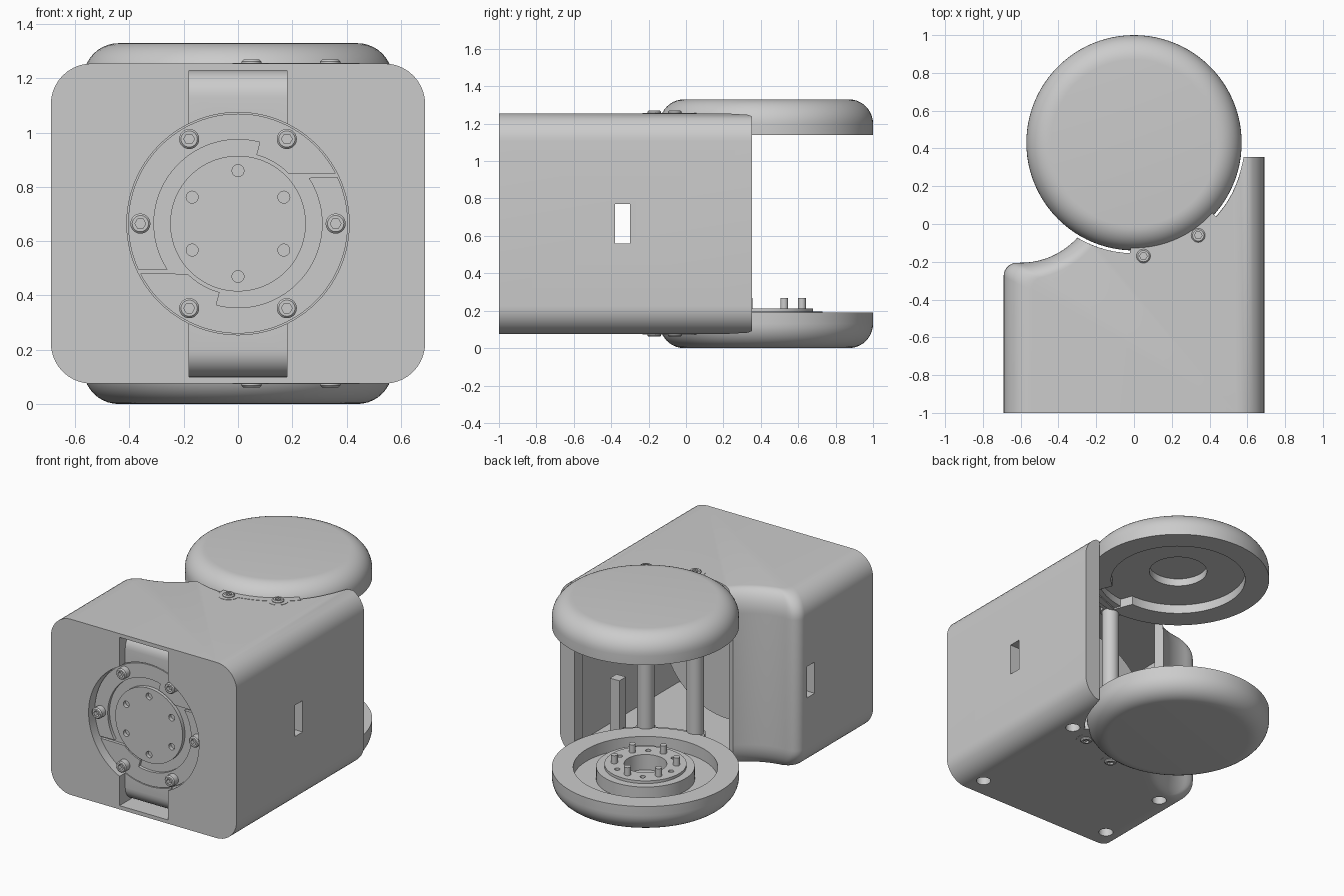
import bpy, bmesh
from math import sin, cos, pi, radians, atan2, asin, acos
from mathutils import Vector, Matrix
from mathutils.geometry import intersect_sphere_sphere_2d

if "Cube" in bpy.data.objects:
    bpy.data.objects.remove(bpy.data.objects["Cube"])

grey = bpy.data.materials.new("light_grey")
grey.use_nodes = True
colour = (0.6, 0.6, 0.6, 1)
grey.diffuse_color = colour
grey.node_tree.nodes["Principled BSDF"].inputs["Base Color"].default_value = colour
parts = []


def add(name, mesh, keep=True):
    ob = bpy.data.objects.new(name, mesh)
    bpy.context.collection.objects.link(ob)
    if keep:
        parts.append(ob)
    else:
        ob.hide_render = True
    return ob


def loft(name, rings, keep=True):
    """Skin a stack of equal rings and cap both ends."""
    bm = bmesh.new()
    loops = [[bm.verts.new(p) for p in ring] for ring in rings]
    n = len(loops[0])
    for a, b in zip(loops, loops[1:]):
        for i in range(n):
            j = (i + 1) % n
            bm.faces.new((a[i], a[j], b[j], b[i]))
    bm.faces.new(loops[0])
    bm.faces.new(loops[-1])
    bmesh.ops.recalc_face_normals(bm, faces=bm.faces)
    mesh = bpy.data.meshes.new(name)
    bm.to_mesh(mesh)
    bm.free()
    mesh.materials.append(grey)
    return add(name, mesh, keep)


def prism(name, pts, axis, lo, hi, keep=True):
    """Extrude a 2D outline along an axis."""
    place = {"x": lambda u, v, w: (w, u, v), "y": lambda u, v, w: (u, w, v),
             "z": lambda u, v, w: (u, v, w)}[axis]
    return loft(name, [[place(u, v, w) for u, v in pts] for w in (lo, hi)], keep)


def arc(cx, cy, r, a0, a1, n=16):
    return [(cx + r * cos(a0 + (a1 - a0) * i / n), cy + r * sin(a0 + (a1 - a0) * i / n))
            for i in range(n + 1)]


def circle(cx, cy, r, n=32):
    return arc(cx, cy, r, 0, 2 * pi, n)[:-1]


def rect(u0, v0, u1, v1):
    return [(u0, v0), (u1, v0), (u1, v1), (u0, v1)]


def lathe(name, profile, cx, cy, n=96):
    return loft(name, [[(x, y, z) for x, y in circle(cx, cy, r, n)] for r, z in profile])


def cut(ob, *cutters):
    for c in cutters:
        mod = ob.modifiers.new("cut", "BOOLEAN")
        mod.operation, mod.solver, mod.object = "DIFFERENCE", "EXACT", c
    deps = bpy.context.evaluated_depsgraph_get()
    mesh = bpy.data.meshes.new_from_object(ob.evaluated_get(deps))
    ob.modifiers.clear()
    ob.data = mesh
    for c in cutters:
        bpy.data.objects.remove(c)


BOTTOM, TOP, MID = 0.075, 1.255, 0.665
HUB = (0, 0.43)
BAY = 0.585


# Housing: plan outline, drawn in towards the rounded upper and lower edges
def outline(d):
    r = 0.405 + 0.6 * d
    hit = min(intersect_sphere_sphere_2d((-0.6, 0.2), r, HUB, BAY), key=lambda p: p[1])
    hub0 = 2 * pi - acos(min(0.58, 0.68 - d) / BAY)
    hub1 = atan2(hit[1] - HUB[1], hit[0]) % (2 * pi)
    dip0 = atan2(hit[1] - 0.2, hit[0] + 0.6) % (2 * pi)
    dip1 = 1.5 * pi + asin(max(0, d - 0.02) / r)
    corner_y = 0.2 + r * sin(dip1) - 0.07
    return ([(-0.69 + d, -1), (0.69 - d, -1), (0.69 - d, HUB[1] + BAY * sin(hub0))]
            + arc(*HUB, BAY, hub0, hub1, 40)
            + arc(-0.6, 0.2, r, dip0, dip1, 20)[1:]
            + arc(-0.62 + d, corner_y, 0.07, pi / 2, pi, 8)[1:])


R, STEPS = 0.15, 10
layers = []
for i in range(STEPS + 1):
    a = pi / 2 * i / STEPS
    layers.append((R * (1 - sin(a)), BOTTOM + R * (1 - cos(a))))
layers += [(d, TOP + BOTTOM - z) for d, z in reversed(layers)]
housing = loft("housing", [[(x, y, z) for x, y in outline(d)] for d, z in layers])

# Inner cavity, open at the back
cavity = ([(-0.62, -0.8), (0.61, -0.8), (0.61, 0.25), (0.5, 0.34), (0, 0.3)]
          + arc(-0.6, 0.2, 0.46, radians(322), radians(268), 16))
# Front channel with floor curving away at both ends
lo_end = arc(-0.84, 0.2, 0.1, 1.5 * pi, pi, 8)
hi_end = arc(-0.84, 1.13, 0.1, pi, pi / 2, 8)
channel = [(-1.1, 0.1)] + lo_end + hi_end + [(-1.1, 1.23)]
cut(housing,
    prism("cavity_cutter", cavity, "z", 0.13, 1.2, False),
    prism("channel_cutter", channel, "x", -0.18, 0.18, False),
    prism("dial_cutter", circle(0, MID, 0.41, 96), "y", -1.1, -0.92, False),
    prism("side_slot_cutter", rect(-0.38, 0.56, -0.30, 0.77), "x", -0.8, 0.8, False),
    *[prism("foot_hole_cutter", circle(x, y, 0.045), "z", 0, 0.2, False)
      for x, y in ((-0.5, -0.87), (0.5, -0.87), (0.5, 0.0), (-0.5, -0.35))])

# Motor body inside, and a rib beside the opening
prism("motor", circle(0, MID, 0.49, 64), "y", -0.85, -0.45)
prism("inner_rib", rect(0.46, -0.02, 0.53, 0.05), "z", 0.12, 0.5)

# Front dial: two interlocking half rings around a drilled disc
for name, turn in (("upper_ring", 0), ("lower_ring", pi)):
    def sweep(r, start, end, n):
        return arc(0, MID, r, radians(start) + turn, radians(end) + turn, n)
    ring = sweep(0.405, 27, 205, 48) + sweep(0.31, 213, 75, 36) + sweep(0.262, 75, 45, 10)
    prism(name, ring, "y", -0.94, -0.9)
dial = prism("dial_disc", circle(0, MID, 0.25, 96), "y", -0.945, -0.9)
cut(dial, *[prism("dial_hole_cutter", circle(0.195 * cos(a), MID + 0.195 * sin(a), 0.022, 20),
                  "y", -1, -0.92, False)
            for a in [radians(30 + 60 * i) for i in range(6)]])

# Socket screw, head pointing up, shared by every screw
screw = lathe("dial_screw", [(0.037, 0), (0.037, 0.04), (0.03, 0.047)], 0, 0, 28)
cut(screw, prism("hex_cutter", circle(0, 0, 0.02, 6), "z", 0.02, 0.1, False))
head = screw.data
parts.remove(screw)
bpy.data.objects.remove(screw)
for i in range(6):
    a = i * pi / 3
    ob = add("dial_screw", head)
    ob.matrix_world = (Matrix.Translation((0.36 * cos(a), -0.942, MID + 0.36 * sin(a)))
                       @ Matrix.Rotation(pi / 2, 4, "X"))

# Posts with tabs and screws, which tie the caps to the housing
LEVELS = ((0.073, 0.18), (1.15, 1.257))
for x, y in ((0.05, -0.17), (0.34, -0.06)):
    prism("post", circle(x, y, 0.053), "z", 0.1, 1.22)
    for lo, hi in LEVELS:
        prism("cap_tab", circle(x, y, 0.063), "z", lo, hi)
    add("upper_screw", head).location = (x, y, 1.222)
    ob = add("lower_screw", head)
    ob.location, ob.rotation_euler = (x, y, 0.108), (pi, 0, 0)
bridge = (arc(*HUB, 0.603, radians(-92), radians(-42), 24)
          + arc(*HUB, 0.5, radians(-42), radians(-92), 24))
for lo, hi in LEVELS:
    prism("tab_bridge", bridge, "z", lo, hi)

# Round caps
dome = [(0.001, 0)] + arc(0.44, 0.13, 0.13, -pi / 2, 0, 10) + [(0.57, 0.19)]
lower = dome + [(0.44, 0.19), (0.44, 0.11), (0.3, 0.11), (0.3, 0.195), (0.25, 0.195),
                (0.25, 0.213), (0.13, 0.213), (0.13, 0.11), (0.001, 0.11)]
upper = dome + [(0.42, 0.19), (0.42, 0.13), (0.18, 0.13), (0.18, 0.08), (0.001, 0.08)]
lower_cap = lathe("lower_cap", lower, *HUB)
upper_cap = lathe("upper_cap", [(r, 1.33 - z) for r, z in upper], *HUB)

# Cable channel in the upper cap, running towards the posts
way = Vector((0.2, -0.52)).normalized()
side = Vector((-way.y, way.x)) * 0.13
start, end = Vector(HUB) + way * 0.3, Vector(HUB) + way * 0.53
cut(upper_cap, prism("cable_cutter", [start + side, end + side, end - side, start - side],
                     "z", 1.1, 1.2, False))

# Drive pins and holes on the lower cap
holes = []
for i in range(6):
    a = radians(30 + 60 * i)
    prism("drive_pin", circle(0.19 * cos(a), HUB[1] + 0.19 * sin(a), 0.021, 20), "z", 0.19, 0.267)
    b = a + radians(30)
    holes.append(prism("pin_hole_cutter",
                       circle(0.19 * cos(b), HUB[1] + 0.19 * sin(b), 0.017, 16),
                       "z", 0.16, 0.3, False))
cut(lower_cap, *holes)

# Smooth curved faces, keep edges crisp
bpy.ops.object.select_all(action="DESELECT")
for ob in parts:
    ob.select_set(True)
bpy.context.view_layer.objects.active = housing
bpy.ops.object.shade_smooth_by_angle(angle=radians(35))
